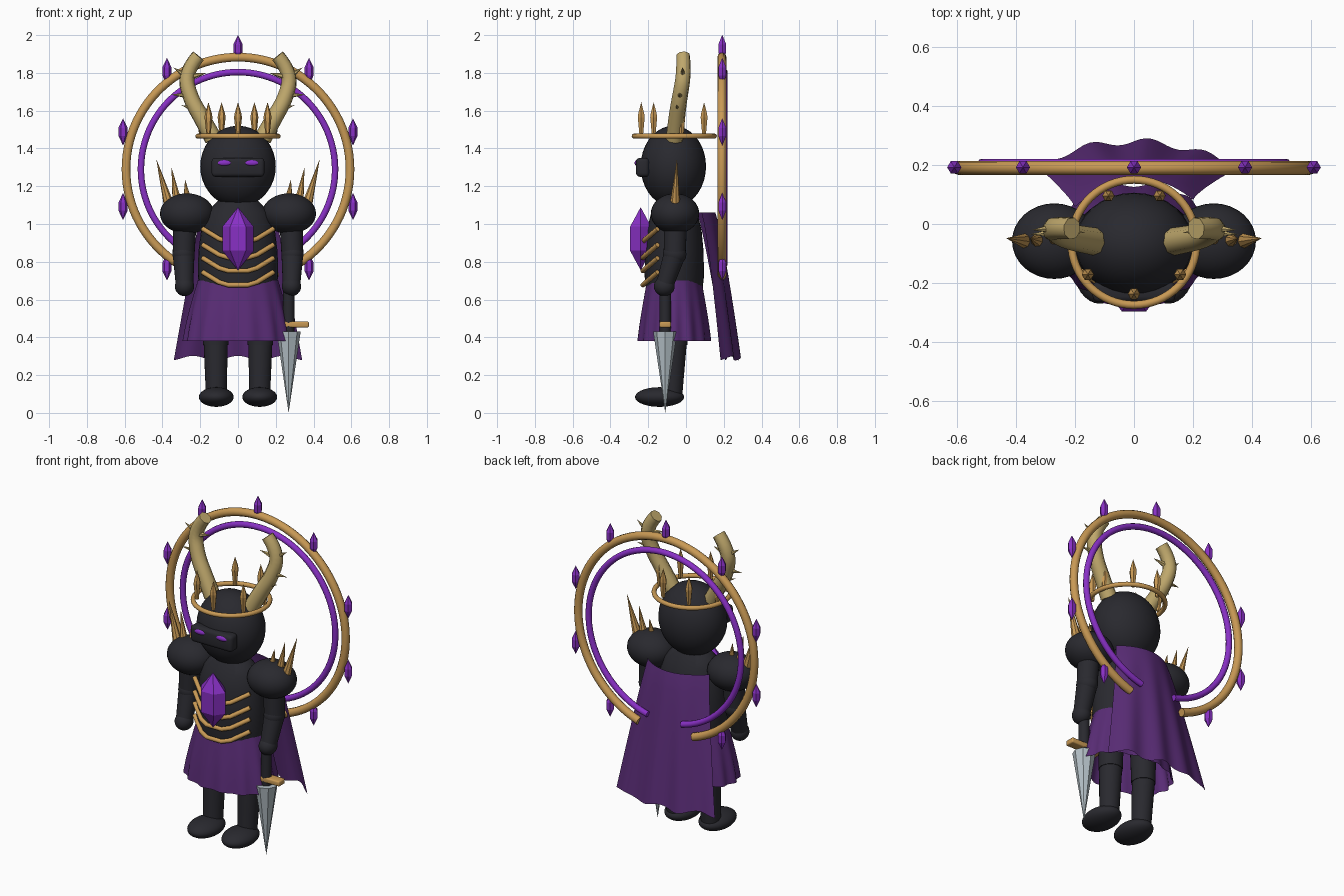
import bpy, bmesh, math
from mathutils import Vector

if "Cube" in bpy.data.objects:
    bpy.data.objects.remove(bpy.data.objects["Cube"])


def material(name, r, g, b):
    m = bpy.data.materials.new(name)
    m.use_nodes = True
    m.diffuse_color = (r, g, b, 1)
    m.node_tree.nodes["Principled BSDF"].inputs["Base Color"].default_value = (r, g, b, 1)
    return m


BLACK = material("charcoal black", 0.022, 0.022, 0.028)
GOLD = material("warm gold", 0.58, 0.32, 0.09)
BONE = material("horn tan", 0.52, 0.39, 0.15)
VIOLET = material("bright violet", 0.25, 0.03, 0.56)
CLOTH = material("dark purple cloth", 0.10, 0.025, 0.18)
STEEL = material("pale steel", 0.46, 0.53, 0.57)


def add(name, bm, mat, smooth=40):
    """Turn a bmesh into an object; smooth is the sharp-edge angle, 0 is flat."""
    bmesh.ops.recalc_face_normals(bm, faces=bm.faces)
    mesh = bpy.data.meshes.new(name)
    bm.to_mesh(mesh)
    bm.free()
    return link(name, mesh, mat, smooth)


def link(name, mesh, mat, smooth):
    mesh.materials.clear()
    mesh.materials.append(mat)
    ob = bpy.data.objects.new(name, mesh)
    bpy.context.collection.objects.link(ob)
    if smooth:
        bpy.ops.object.select_all(action="DESELECT")
        ob.select_set(True)
        bpy.context.view_layer.objects.active = ob
        bpy.ops.object.shade_smooth_by_angle(angle=math.radians(smooth))
    return ob


def ball(name, centre, radii, mat):
    bm = bmesh.new()
    bmesh.ops.create_uvsphere(bm, u_segments=32, v_segments=18, radius=1)
    bmesh.ops.scale(bm, vec=radii, verts=bm.verts)
    bmesh.ops.translate(bm, vec=centre, verts=bm.verts)
    return add(name, bm, mat)


def box(name, centre, size, mat, bevel):
    bm = bmesh.new()
    bmesh.ops.create_cube(bm, size=1)
    bmesh.ops.scale(bm, vec=size, verts=bm.verts)
    bmesh.ops.bevel(bm, geom=bm.edges[:], offset=bevel, segments=3, affect="EDGES", profile=0.5)
    bmesh.ops.translate(bm, vec=centre, verts=bm.verts)
    return add(name, bm, mat)


def cone(name, a, b, ra, rb, mat, sides=24, smooth=40):
    a, b = Vector(a), Vector(b)
    bm = bmesh.new()
    bmesh.ops.create_cone(bm, cap_ends=True, segments=sides, radius1=ra, radius2=rb, depth=(b - a).length)
    bmesh.ops.rotate(bm, matrix=(b - a).to_track_quat("Z", "Y").to_matrix(), verts=bm.verts)
    bmesh.ops.translate(bm, vec=(a + b) / 2, verts=bm.verts)
    return add(name, bm, mat, smooth)


def lathe(name, profile, centre, mat, sides=32, depth=1, smooth=40, fold=None):
    """Spin (radius, z) rows; depth squashes y, fold varies the radius by angle."""
    bm = bmesh.new()
    rows = []
    for i, (r, z) in enumerate(profile):
        row = []
        for k in range(sides):
            t = 2 * math.pi * k / sides
            q = r + (fold(t, i / (len(profile) - 1)) if fold else 0)
            row.append(bm.verts.new((centre[0] + q * math.cos(t), centre[1] + q * depth * math.sin(t), centre[2] + z)))
        rows.append(row)
    for lo, hi in zip(rows, rows[1:]):
        for k in range(sides):
            n = (k + 1) % sides
            bm.faces.new((lo[k], lo[n], hi[n], hi[k]))
    bmesh.ops.remove_doubles(bm, verts=bm.verts, dist=0.0001)
    return add(name, bm, mat, smooth)


def tube(name, points, radius, mat, taper=1, res=3, spline="POLY"):
    cu = bpy.data.curves.new(name, "CURVE")
    cu.dimensions = "3D"
    cu.bevel_depth, cu.bevel_resolution, cu.use_fill_caps = radius, res, True
    s = cu.splines.new(spline)
    s.points.add(len(points) - 1)
    for i, p in enumerate(points):
        s.points[i].co = (*p, 1)
        s.points[i].radius = 1 + (taper - 1) * i / (len(points) - 1)
    if spline == "NURBS":
        s.order_u, s.use_endpoint_u, s.resolution_u = 3, True, 5
    helper = bpy.data.objects.new(name + "_path", cu)
    mesh = bpy.data.meshes.new_from_object(helper)
    bpy.data.objects.remove(helper)
    return link(name, mesh, mat, 50)


def crystal(name, centre, r, half, mat, sides=6, depth=1, belt=0.38):
    lathe(name, [(0, -half), (r, -half * belt), (r, half * belt), (0, half)], centre, mat, sides, depth, 0)


MID = -0.062  # y of the body axis

# Head, visor and eyes
ball("head", (0, -0.067, 1.305), (0.2, 0.173, 0.215), BLACK)
box("visor", (0, -0.23, 1.3), (0.28, 0.07, 0.1), BLACK, 0.02)

# Torso
lathe("torso", [(0, 0.62), (0.2, 0.64), (0.212, 0.72), (0.21, 0.85), (0.195, 0.97), (0.165, 1.06), (0.11, 1.12), (0, 1.14)],
      (0, MID, 0), BLACK, depth=0.74)

# Rib bands and chest crystal
for i, z in enumerate((0.975, 0.89, 0.82, 0.745)):
    half = [(0.187, -0.15, z), (0.1, -0.212, z - 0.053), (0.05, -0.228, z - 0.068)]
    path = [(-x, y, h) for x, y, h in half] + half[::-1]
    tube(f"rib_band_{i + 1}", path, 0.013, GOLD)
crystal("chest_crystal", (0, -0.24, 0.922), 0.083, 0.167, VIOLET, depth=0.78)

# Skirt with soft folds
lathe("skirt", [(0.213, 0.7), (0.235, 0.62), (0.255, 0.54), (0.272, 0.46), (0.285, 0.38)], (0, MID, 0), CLOTH,
      96, 0.68, 60, lambda t, v: 0.009 * v * math.cos(14 * t))

# Cape: a curved sheet that flares toward the hem
bm = bmesh.new()
cols, rows = 36, 16
grid = []
for j in range(rows + 1):
    v = j / rows
    line = []
    for i in range(cols + 1):
        u = 2 * i / cols - 1
        y = 0.155 + 0.125 * v ** 0.8 - 0.085 * u * u + 0.012 * u * (1 - v) + 0.012 * v * math.sin(11 * u)
        z = 1.06 - 0.77 * v + 0.012 * v * math.cos(9 * u)
        line.append(bm.verts.new((u * (0.2 + 0.14 * v), y, z)))
    grid.append(line)
for j in range(rows):
    for i in range(cols):
        bm.faces.new((grid[j][i], grid[j][i + 1], grid[j + 1][i + 1], grid[j + 1][i]))
add("cape", bm, CLOTH, 60)

# Crown band and points
bpy.ops.mesh.primitive_torus_add(major_radius=0.212, minor_radius=0.0135, major_segments=64, minor_segments=12,
                                 location=(0, MID, 1.465))
crown = bpy.context.object
crown.name = "crown_band"
crown.data.materials.append(GOLD)
bpy.ops.object.shade_smooth_by_angle(angle=1)
for k in range(7):
    t = -math.pi / 2 + 2 * math.pi * k / 7
    lathe(f"crown_point_{k + 1}", [(0, 0), (0.011, 0.005), (0.021, 0.1), (0.018, 0.12), (0, 0.18)],
          (0.2 * math.cos(t), MID + 0.175 * math.sin(t), 1.465), GOLD, 6, smooth=0)


# Halo rings, open at the bottom, with floating crystals
def halo(name, radius, y, thick, gap, mat):
    n = 90
    angles = [math.radians(-90 + gap + (360 - 2 * gap) * i / n) for i in range(n + 1)]
    tube(name, [(radius * math.cos(a), y, 1.29 + radius * math.sin(a)) for a in angles], thick, mat)


halo("outer_halo", 0.593, 0.19, 0.024, 18, GOLD)
halo("inner_halo", 0.514, 0.203, 0.018, 13, VIOLET)
for k in range(9):
    a = math.radians(-54 + 36 * k)
    crystal(f"halo_crystal_{k + 1}", (0.64 * math.cos(a), 0.192, 1.29 + 0.64 * math.sin(a)), 0.024, 0.072, VIOLET, belt=0.3)

# Mirrored parts
for s, side in ((1, "left"), (-1, "right")):
    ball(f"{side}_eye", (s * 0.073, -0.258, 1.323), (0.04, 0.014, 0.016), VIOLET)

    # Horn and its thorns
    horn = [(0.13, -0.06, 1.45), (0.19, -0.05, 1.56), (0.25, -0.035, 1.66), (0.285, -0.01, 1.8), (0.21, -0.015, 1.89)]
    tube(f"{side}_horn", [(s * x, y, z) for x, y, z in horn], 0.047, BONE, 0.8, 2, "NURBS")
    thorns = [((0.215, -0.04, 1.6), (0.3, -0.05, 1.63)), ((0.255, -0.03, 1.68), (0.355, -0.035, 1.685)),
              ((0.27, -0.015, 1.78), (0.345, -0.02, 1.83)), ((0.25, -0.02, 1.78), (0.165, -0.03, 1.8))]
    for i, (a, b) in enumerate(thorns):
        cone(f"{side}_horn_thorn_{i + 1}", (s * a[0], *a[1:]), (s * b[0], *b[1:]), 0.019, 0, BONE, 6, 0)

    # Shoulder and spikes
    ball(f"{side}_shoulder", (s * 0.27, -0.058, 1.055), (0.143, 0.128, 0.107), BLACK)
    for i, (bx, tx, tz) in enumerate(((0.365, 0.433, 1.345), (0.32, 0.352, 1.3), (0.265, 0.28, 1.235))):
        cone(f"{side}_shoulder_spike_{i + 1}", (s * bx, -0.058, 1.1), (s * tx, -0.048, tz), 0.028, 0, GOLD, 8, 0)

    # Arm
    elbow, hand = (s * 0.288, -0.06, 0.84), (s * 0.283, -0.115, 0.67)
    cone(f"{side}_upper_arm", (s * 0.28, -0.055, 1.03), elbow, 0.062, 0.058, BLACK)
    ball(f"{side}_elbow", elbow, (0.059, 0.062, 0.059), BLACK)
    cone(f"{side}_forearm", elbow, hand, 0.058, 0.046, BLACK)
    ball(f"{side}_hand", hand, (0.051, 0.055, 0.052), BLACK)

    # Leg
    cone(f"{side}_thigh", (s * 0.115, -0.06, 0.66), (s * 0.118, -0.06, 0.36), 0.075, 0.067, BLACK)
    cone(f"{side}_shin", (s * 0.118, -0.06, 0.37), (s * 0.115, -0.075, 0.09), 0.064, 0.055, BLACK)
    ball(f"{side}_foot", (s * 0.115, -0.14, 0.084), (0.092, 0.13, 0.052), BLACK)

# Sword held point down in the left hand
SX, SY = 0.268, -0.11
cone("sword_grip", (SX, SY, 0.67), (SX, SY, 0.42), 0.03, 0.03, BLACK)
box("sword_guard", (SX, SY, 0.468), (0.214, 0.06, 0.032), GOLD, 0.008)
cone("sword_blade", (SX, SY, 0.432), (SX, SY, 0), 0.064, 0, STEEL, 8, 0)
